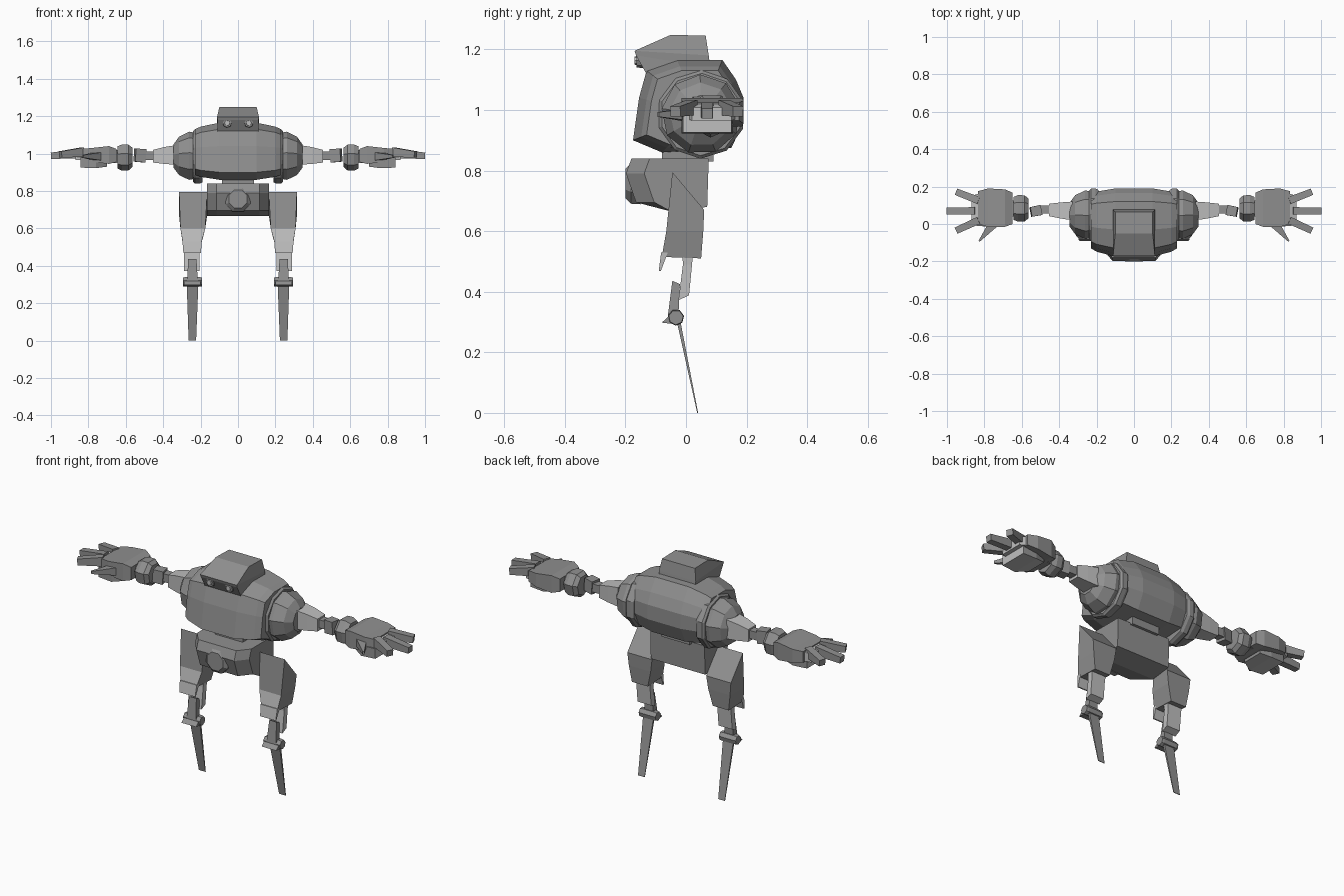
import bpy, bmesh, math
from mathutils import Vector

if "Cube" in bpy.data.objects:
    bpy.data.objects.remove(bpy.data.objects["Cube"])


def material(name, v):
    m = bpy.data.materials.new(name)
    m.diffuse_color = (v, v, v, 1)
    m.use_nodes = True
    m.node_tree.nodes["Principled BSDF"].inputs["Base Color"].default_value = m.diffuse_color
    return m


GREY = material("mid_grey", 0.28)
LIGHT = material("light_grey", 0.52)


def loft(name, rings, mat=GREY, mirror=False, rule=None):
    """Skin a list of equal-length point rings and cap both ends."""
    bm = bmesh.new()
    vs = [[bm.verts.new(p) for p in r] for r in rings]
    n = len(rings[0])
    for a, b in zip(vs, vs[1:]):
        for i in range(n):
            j = (i + 1) % n
            bm.faces.new((a[i], a[j], b[j], b[i]))
    bm.faces.new(vs[0])
    bm.faces.new(vs[-1])
    bmesh.ops.recalc_face_normals(bm, faces=bm.faces)
    me = bpy.data.meshes.new(name)
    ob = bpy.data.objects.new(name, me)
    me.materials.append(mat)
    if rule:
        me.materials.append(LIGHT)
        for f in bm.faces:
            f.material_index = int(rule(f.calc_center_median(), f.normal))
    bm.to_mesh(me)
    bm.free()
    bpy.context.collection.objects.link(ob)
    if mirror:
        ob.modifiers.new("mirror", 'MIRROR')
    return ob


def profile_x(name, prof, stations, c=(0, 0), **kw):
    """Side profile of (y, z) points lofted along x; stations are (x, scale)."""
    return loft(name, [[(x, c[0] + (y - c[0]) * s, c[1] + (z - c[1]) * s) for y, z in prof]
                       for x, s in stations], **kw)


def ngon(n, r, c, turn=0.0):
    return [(c[0] + r * math.cos(turn + math.tau * i / n),
             c[1] + r * math.sin(turn + math.tau * i / n)) for i in range(n)]


def blocks(name, secs, **kw):
    """Rectangular sections along x: (x, y0, y1, z0, z1)."""
    return loft(name, [[(x, a, c), (x, b, c), (x, b, d), (x, a, d)] for x, a, b, c, d in secs], **kw)


def slabs(name, secs, **kw):
    """Four-sided sections down z: (x0, x1, front_y, front_z, back_y, back_z)."""
    return loft(name, [[(x0, fy, fz), (x1, fy, fz), (x1, by, bz), (x0, by, bz)]
                       for x0, x1, fy, fz, by, bz in secs], **kw)


def bar(name, p, q, w0, w1, h0, h1, **kw):
    """Tapered bar from p to q with width and height at each end."""
    p, q = Vector(p), Vector(q)
    side = (q - p).cross(Vector((0, 0, 1))).normalized()
    up = side.cross(q - p).normalized()
    return loft(name, [[o + side * w * a / 2 + up * h * b / 2
                        for a, b in ((-1, -1), (1, -1), (1, 1), (-1, 1))]
                       for o, w, h in ((p, w0, h0), (q, w1, h1))], **kw)


# Torso barrel
torso = [(-.175, .90), (-.155, 1.04), (-.13, 1.13), (-.03, 1.165), (.12, 1.165),
         (.165, 1.10), (.19, 1.04), (.19, .96), (.15, .875), (-.08, .86)]
profile_x("torso", torso, [(-.23, .8), (-.2, .88), (-.1, 1), (.1, 1), (.2, .88), (.23, .8)],
          c=(.05, .99))

# Head hood with overhanging brow
slabs("head", [(-.10, .10, -.05, 1.248, .065, 1.245),
               (-.112, .112, -.17, 1.195, .075, 1.18),
               (-.11, .11, -.165, 1.18, .08, 1.14),
               (-.11, .11, -.12, 1.10, .08, 1.10)])

# Eyes and their sockets
for s, side in ((-1, "left"), (1, "right")):
    for nm, r, y0, y1, mt in (("eye_socket", .027, -.11, -.163, GREY), ("eye", .016, -.15, -.17, LIGHT)):
        loft(f"{nm}_{side}", [[(x, y, z) for x, z in ngon(8, r * k, (.058 * s, 1.163))]
                              for y, k in ((y0, 1), (y1, .85))], mat=mt)

# Waist, pelvis and belt boss
blocks("waist", [(-.085, -.08, .09, .83, .9), (.085, -.08, .09, .83, .9)])
pelvis = [(-.18, .84), (.075, .84), (.07, .68), (-.05, .665), (-.165, .695), (-.198, .79)]
loft("pelvis", [[(x, (y + dy if y < -.1 else y), z) for y, z in pelvis]
                for x, dy in ((-.165, .06), (-.115, .0), (.115, .0), (.165, .06))])
loft("belt_boss", [[(x, y, z) for x, z in ngon(8, r, (0, .757), math.pi / 8)]
                   for y, r in ((-.15, .074), (-.182, .072), (-.2, .052))])

# Shoulders
c = (.05, .985)
profile_x("shoulder_rim", ngon(10, .146, c, .3), [(.19, .95), (.205, 1), (.23, 1), (.24, .93)],
          c=c, mirror=True)
profile_x("shoulder_dome", ngon(9, .132, c, .2), [(.22, .95), (.262, 1), (.315, .8), (.345, .48)],
          c=c, mirror=True)

# Arms
blocks("upper_arm", [(.33, .02, .12, .94, 1.045), (.395, .03, .115, .945, 1.035),
                     (.455, .042, .108, .952, 1.02)], mat=LIGHT, mirror=True)
blocks("elbow_pin", [(.45, .055, .098, .967, 1.012), (.505, .055, .098, .967, 1.012)], mirror=True)
bar("elbow_block", (.497, .075, .988), (.552, .064, .992), .055, .052, .072, .07, mirror=True)
w = (.083, .982)
profile_x("wrist_cuff", ngon(7, .073, w, .2), [(.565, .75), (.585, .98), (.62, 1), (.645, .85)],
          c=w, mirror=True)
blocks("wrist_pin", [(.63, .04, .125, .95, 1.02), (.67, .04, .125, .95, 1.02)], mirror=True)

# Hands
blocks("hand", [(.65, .0, .168, .955, 1.025), (.69, -.015, .185, .945, 1.04),
                (.78, -.015, .19, .955, 1.03), (.835, .0, .175, .965, 1.025)], mirror=True)
blocks("palm_pad", [(.70, .02, .14, .93, .97), (.76, -.015, .155, .922, .98),
                    (.842, -.01, .15, .925, .98)], mirror=True,
       rule=lambda p, n: n.x > .7 or p.z < .94)
blocks("knuckles", [(.81, .0, .17, .97, 1.027), (.868, .02, .15, .965, 1.008)], mat=LIGHT, mirror=True)
fingers = [("middle", (.85, .07, 1.0), (1.0, .07, .988)),
           ("rear", (.83, .125, 1.008), (.95, .172, .995)),
           ("front", (.83, .02, 1.008), (.95, -.035, .995))]
for nm, p, q in fingers:
    bar(f"{nm}_finger", p, q, .04, .036, .05, .034, mirror=True)
bar("thumb", (.745, .01, .985), (.828, -.092, .985), .055, .008, .045, .015, mirror=True)

# Thighs with pale lower front
slabs("thigh", [(.165, .315, -.045, .795, .06, .67),
                (.175, .308, -.065, .6, .057, .6),
                (.198, .294, -.08, .515, .05, .51)], mirror=True,
      rule=lambda p, n: p.z < .6 and n.y < -.5)
slabs("knee_guard", [(.194, .297, -.082, .53, -.06, .53),
                     (.198, .292, -.09, .468, -.083, .468)], mat=LIGHT, mirror=True)

# Shins
slabs("upper_shin", [(.2, .29, -.012, .52, .022, .515), (.205, .288, -.01, .49, .02, .49),
                     (.205, .288, -.025, .372, .01, .388)], mat=LIGHT, mirror=True)
slabs("lower_shin", [(.222, .266, -.045, .436, -.02, .425),
                     (.215, .272, -.06, .32, -.025, .32)], mirror=True)

# Ankles
a = (-.033, .315)
profile_x("ankle_bar", ngon(7, .027, a, .2), [(.193, .9), (.205, 1), (.282, 1), (.295, .9)],
          c=a, mirror=True)
profile_x("toe_spur", [(-.04, .335), (-.08, .298), (-.03, .292)], [(.2, 1), (.288, 1)], mirror=True)

# Blade legs
slabs("blade", [(.212, .274, -.03, .3, -.018, .3),
                (.224, .264, .037, 0, .04, 0)], mirror=True)
